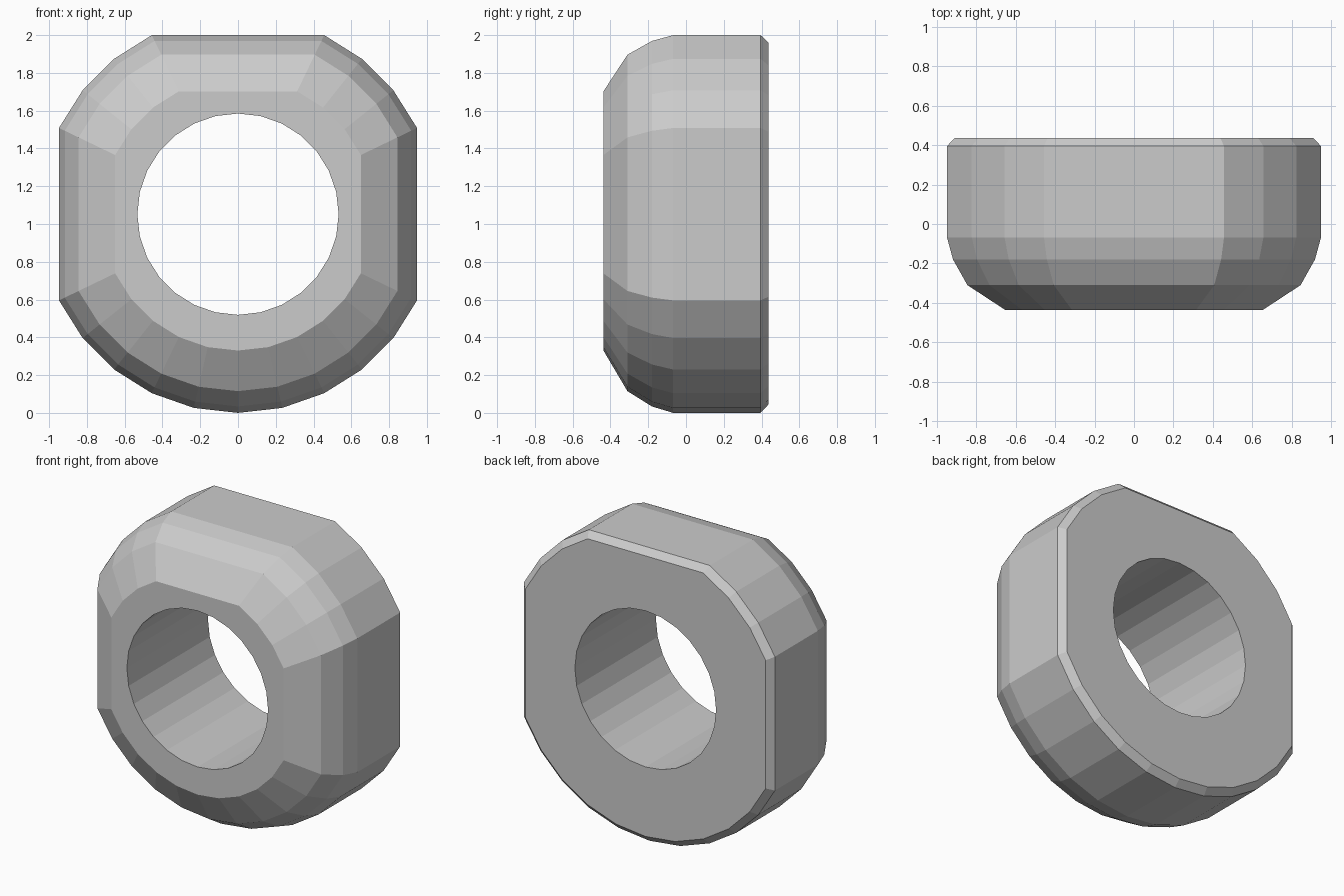
import bpy
import bmesh
from math import sin, cos, tau

default_cube = bpy.data.objects.get("Cube")
if default_cube:
    bpy.data.objects.remove(default_cube, do_unlink=True)

SIDES = 28
RADIUS = 1.052
HOLE = 0.533

# Steps of a 28-sided circle, counted from the bottom; the skipped
# steps leave the flat top and the two flat sides
outline = [k for k in range(SIDES) if k not in (6, 7, 8, 13, 14, 15, 20, 21, 22)]

# Depth and radius of each ring: rounded front, straight body, chamfered back
rings = [(-0.437, 0.722), (-0.31, 0.937), (-0.18, 1.018),
         (-0.068, RADIUS), (0.395, RADIUS), (0.437, 1.007)]


def add_ring(bm, steps, radius, y):
    return [bm.verts.new((radius * sin(tau * k / SIDES), y,
                          RADIUS - radius * cos(tau * k / SIDES))) for k in steps]


def bridge(bm, a, b):
    n = len(a)
    for i in range(n):
        j = (i + 1) % n
        bm.faces.new((a[i], a[j], b[j], b[i]))


def cap(bm, outer, hole):
    # Fan each outer edge onto the matching stretch of the hole
    for i, k in enumerate(outline):
        j = (i + 1) % len(outline)
        end = outline[j] or SIDES
        inner = [hole[s % SIDES] for s in range(k, end + 1)]
        bm.faces.new([outer[j], outer[i]] + inner)


bm = bmesh.new()

# Outer shell
shell = [add_ring(bm, outline, r, y) for y, r in rings]
for a, b in zip(shell, shell[1:]):
    bridge(bm, a, b)

# Round bore and the two flat end faces
bore = [add_ring(bm, range(SIDES), HOLE, y) for y in (rings[0][0], rings[-1][0])]
bridge(bm, bore[0], bore[1])
cap(bm, shell[0], bore[0])
cap(bm, shell[-1], bore[1])
bmesh.ops.recalc_face_normals(bm, faces=bm.faces)

mesh = bpy.data.meshes.new("flattened_ring")
bm.to_mesh(mesh)
bm.free()

# Plain grey finish
grey = bpy.data.materials.new("light grey")
grey.use_nodes = True
color = (0.6, 0.6, 0.6, 1.0)
grey.diffuse_color = color
grey.node_tree.nodes["Principled BSDF"].inputs["Base Color"].default_value = color
mesh.materials.append(grey)

ring = bpy.data.objects.new("flattened_ring", mesh)
bpy.context.scene.collection.objects.link(ring)
